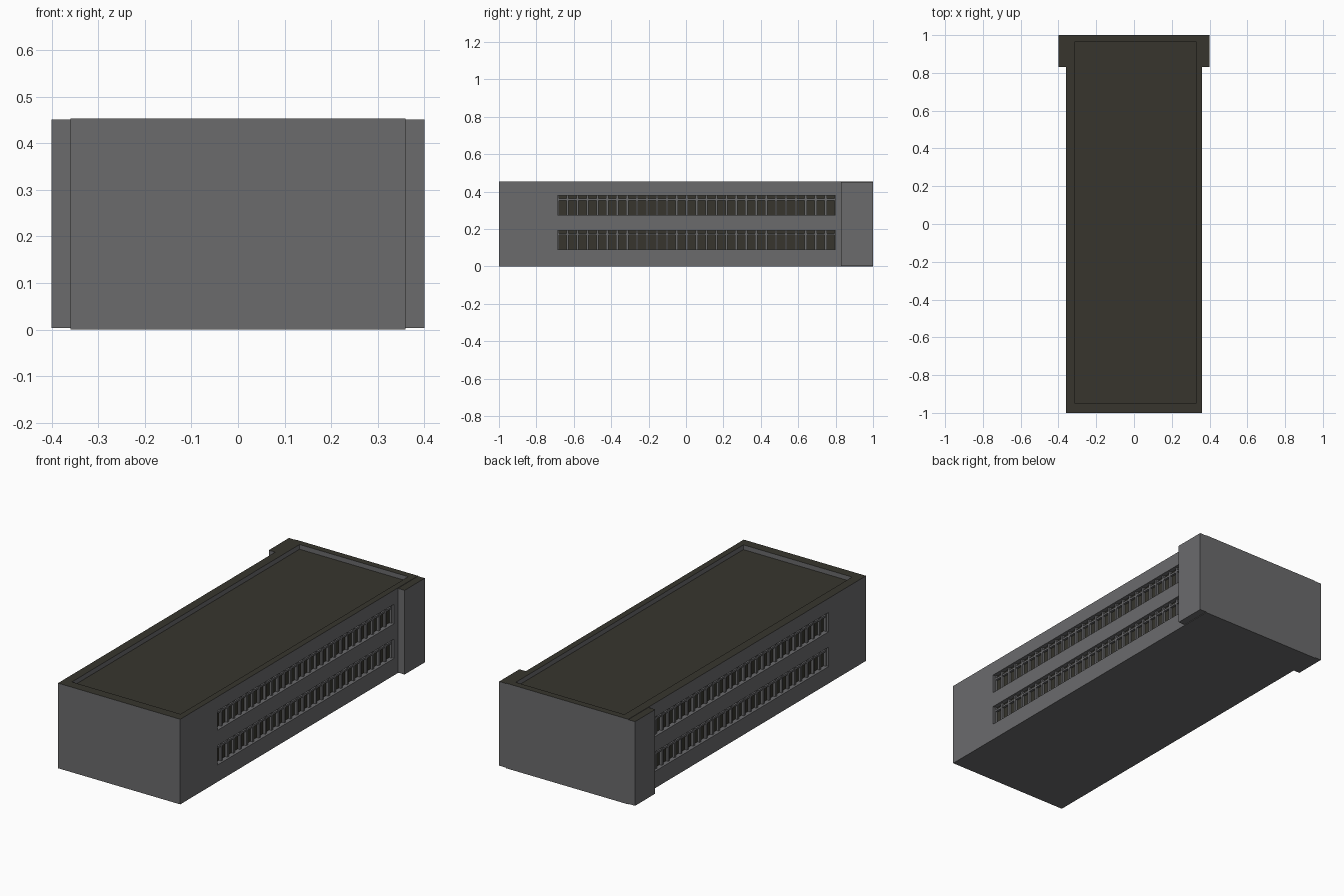
import bpy, bmesh
from mathutils import Matrix, Vector

if "Cube" in bpy.data.objects:
    bpy.data.objects.remove(bpy.data.objects["Cube"])

HW, H = 0.36, 0.453            # half width and height of the main block
Y0, Y1 = -0.686, 0.80          # extent of the window bands
BANDS = [(0.09, 0.193), (0.275, 0.378)]
PANES = 28
GLASS = HW - 0.025             # x of the glass plane


def material(name, rgb):
    m = bpy.data.materials.new(name)
    m.diffuse_color = (*rgb, 1)
    m.use_nodes = True
    m.node_tree.nodes["Principled BSDF"].inputs["Base Color"].default_value = m.diffuse_color
    return m


grey = material("wall_grey", (0.147, 0.147, 0.152))
dark = material("dark_olive", (0.038, 0.036, 0.027))


def add_box(bm, lo, hi):
    lo, hi = Vector(lo), Vector(hi)
    mat = Matrix.Translation((lo + hi) / 2) @ Matrix.Diagonal((*(hi - lo), 1))
    bmesh.ops.create_cube(bm, size=1, matrix=mat)


def make(name, boxes):
    bm = bmesh.new()
    for lo, hi in boxes:
        add_box(bm, lo, hi)
    me = bpy.data.meshes.new(name)
    bm.to_mesh(me)
    bm.free()
    me.materials.append(grey)
    me.materials.append(dark)
    ob = bpy.data.objects.new(name, me)
    bpy.context.collection.objects.link(ob)
    return ob


def side_box(s, x0, x1, y0, y1, z0, z1):
    a, b = sorted((s * x0, s * x1))
    return (a, y0, z0), (b, y1, z1)


# Main block with sunken roof and window bands cut into both long walls
body = make("main_block", [((-HW, -1, 0), (HW, 1, H))])
cuts = [((-0.313, -0.95, H - 0.025), (0.327, 0.965, H + 0.1))]
for s in (-1, 1):
    for z0, z1 in BANDS:
        cuts.append(side_box(s, GLASS, HW + 0.1, Y0, Y1, z0, z1))
cutter = make("recess_cutter", cuts)
cutter.hide_render = True
mod = body.modifiers.new("recesses", 'BOOLEAN')
mod.operation = 'DIFFERENCE'
mod.solver = 'EXACT'
mod.object = cutter
bpy.context.view_layer.objects.active = body
bpy.ops.object.modifier_apply(modifier=mod.name)
bpy.data.objects.remove(cutter)

# Wings at the rear corners
wings = [make("rear_wing_" + n, [side_box(s, HW, 0.40, 0.83, 1.0, 0.003, 0.451)])
         for s, n in ((-1, "left"), (1, "right"))]

# Roof surfaces and glass are dark, everything else grey
for ob in [body] + wings:
    for f in ob.data.polygons:
        roof = f.normal.z > 0.9 and f.center.z > 0.4
        glass = abs(f.normal.x) > 0.9 and abs(abs(f.center.x) - GLASS) < 0.002 and f.center.z < 0.4
        f.material_index = 1 if roof or glass else 0

# Mullions and transom in each window band
pitch = (Y1 - Y0) / PANES
x0, x1, w = GLASS - 0.002, HW - 0.012, 0.006
for s, side in ((-1, "left"), (1, "right")):
    for (z0, z1), level in zip(BANDS, ("lower", "upper")):
        bars = []
        for i in range(PANES + 1):
            y = Y0 + i * pitch
            bars.append(side_box(s, x0, x1, max(y - w, Y0), min(y + w, Y1), z0, z1))
        bars.append(side_box(s, x0, x1 - 0.001, Y0, Y1, z1 - 0.026, z1 - 0.016))
        make(f"window_bars_{level}_{side}", bars)
